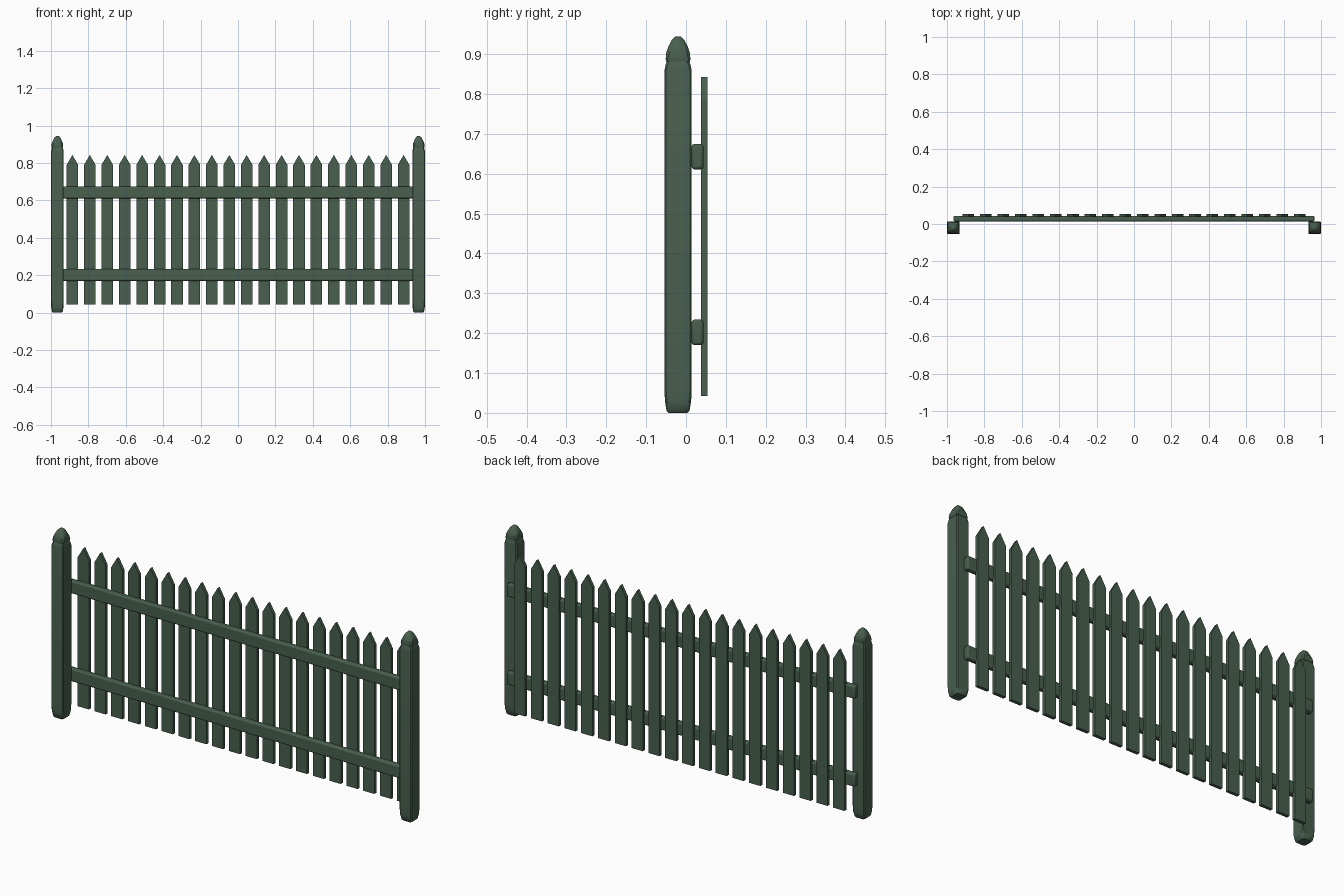
import bpy
import bmesh
import math

old = bpy.data.objects.get("Cube")
if old:
    bpy.data.objects.remove(old, do_unlink=True)

green = bpy.data.materials.new("dark green paint")
green.use_nodes = True
color = (0.066, 0.115, 0.078, 1)
green.diffuse_color = color
green.node_tree.nodes["Principled BSDF"].inputs["Base Color"].default_value = color


def finish(name, bm, smooth=True, bevel=0):
    """Turn a bmesh into a painted object, with optional rounded edges."""
    bmesh.ops.recalc_face_normals(bm, faces=bm.faces)
    mesh = bpy.data.meshes.new(name)
    bm.to_mesh(mesh)
    bm.free()
    mesh.materials.append(green)
    obj = bpy.data.objects.new(name, mesh)
    bpy.context.collection.objects.link(obj)
    if bevel:
        mod = obj.modifiers.new("rounded edges", "BEVEL")
        mod.width = bevel
        mod.segments = 2
    if smooth:
        bpy.ops.object.select_all(action="DESELECT")
        obj.select_set(True)
        bpy.context.view_layer.objects.active = obj
        bpy.ops.object.shade_smooth_by_angle(angle=math.radians(40))
    return obj


def loft(name, x, y, levels):
    """Stack chamfered square rings given as (height, half width, corner cut)."""
    bm = bmesh.new()
    rings = []
    for z, h, cut in levels:
        k = h - cut
        outline = [(h, -k), (h, k), (k, h), (-k, h), (-h, k), (-h, -k), (-k, -h), (k, -h)]
        rings.append([bm.verts.new((x + px, y + py, z)) for px, py in outline])
    for low, high in zip(rings, rings[1:]):
        for i in range(8):
            j = (i + 1) % 8
            bm.faces.new((low[i], low[j], high[j], high[i]))
    bm.faces.new(rings[0][::-1])
    bm.faces.new(rings[-1])
    return finish(name, bm)


# Posts with softened ends and domed caps
POST_Y = -0.02
for side, sign in (("left", 1), ("right", -1)):
    x = sign * 0.966
    loft(side + "_post", x, POST_Y, [
        (0, 0.024, 0.006), (0.006, 0.029, 0.006), (0.03, 0.033, 0.005),
        (0.06, 0.034, 0.004), (0.86, 0.034, 0.004), (0.875, 0.031, 0.005),
        (0.885, 0.027, 0.006)])
    loft(side + "_post_cap", x, POST_Y, [
        (0.882, 0.03, 0.004), (0.888, 0.031, 0.005), (0.903, 0.03, 0.008),
        (0.92, 0.024, 0.009), (0.937, 0.015, 0.006), (0.945, 0.006, 0.002)])

# Horizontal rails behind the posts
for name, z in (("lower_rail", 0.202), ("upper_rail", 0.643)):
    bm = bmesh.new()
    bmesh.ops.create_cube(bm, size=1)
    bmesh.ops.scale(bm, vec=(1.93, 0.03, 0.064), verts=bm.verts)
    bmesh.ops.translate(bm, vec=(0, 0.029, z), verts=bm.verts)
    finish(name, bm, bevel=0.007)

# Pointed pickets on the back of the rails
COUNT = 20
SPACING = 0.0932
for n in range(COUNT):
    x = (n - (COUNT - 1) / 2) * SPACING
    w = 0.031
    bm = bmesh.new()
    outline = [(-w, 0.043), (w, 0.043), (w, 0.79), (0, 0.843), (-w, 0.79)]
    face = bm.faces.new([bm.verts.new((x + px, 0.038, pz)) for px, pz in outline])
    grown = bmesh.ops.extrude_face_region(bm, geom=[face])["geom"]
    bmesh.ops.translate(bm, vec=(0, 0.016, 0),
                        verts=[v for v in grown if isinstance(v, bmesh.types.BMVert)])
    finish(f"picket_{n + 1}", bm, smooth=False)
